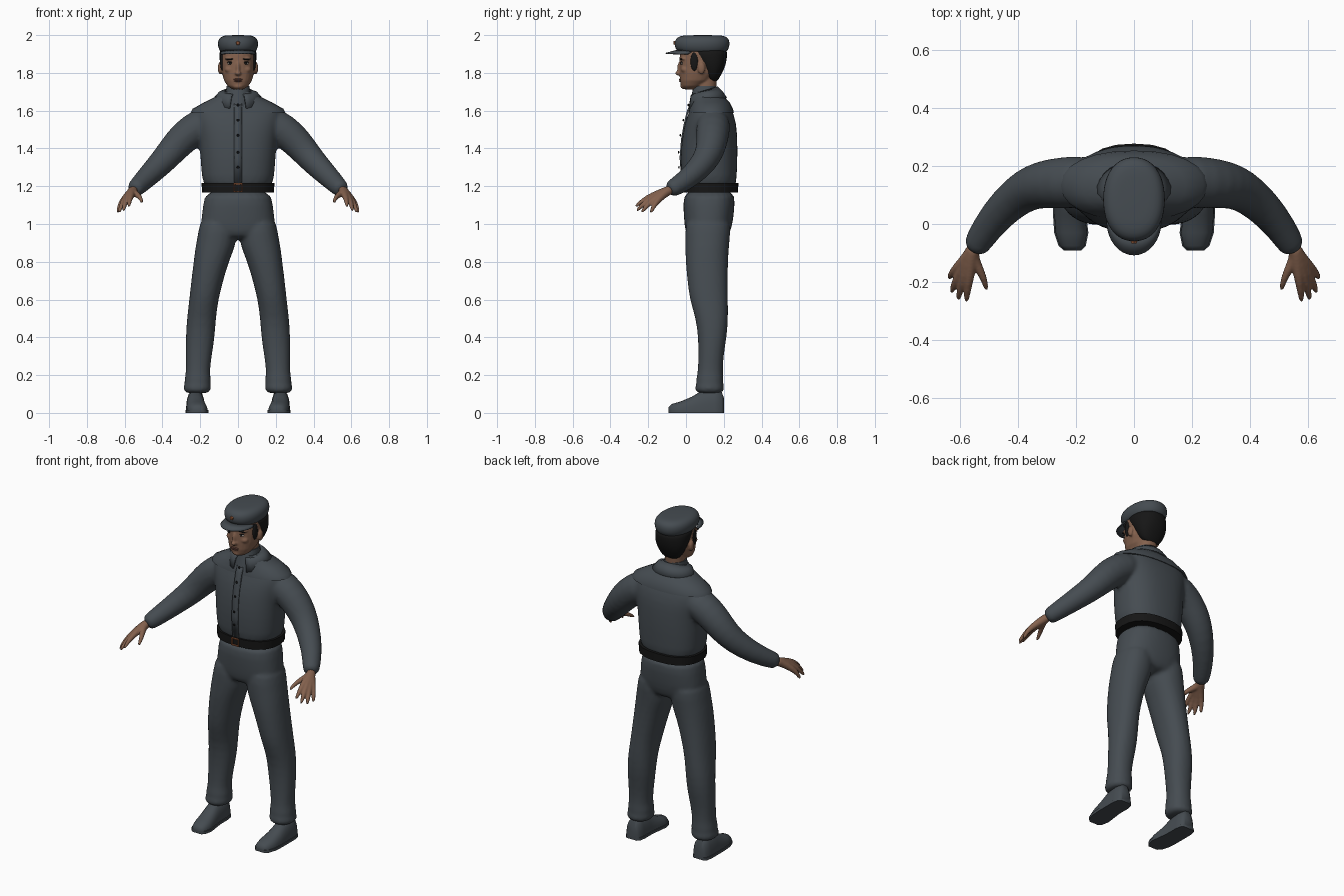
import bpy, bmesh
from math import sin, cos, pi, radians
from mathutils import Vector, Matrix

if "Cube" in bpy.data.objects:
    bpy.data.objects.remove(bpy.data.objects["Cube"])


def material(name, rgb):
    m = bpy.data.materials.new(name)
    m.use_nodes = True
    m.diffuse_color = (*rgb, 1)
    m.node_tree.nodes["Principled BSDF"].inputs["Base Color"].default_value = (*rgb, 1)
    return m


CLOTH = material("slate cloth", (0.06, 0.072, 0.083))
SKIN = material("brown skin", (0.23, 0.12, 0.075))
BLACK = material("black", (0.008, 0.008, 0.008))
COPPER = material("copper", (0.3, 0.1, 0.04))
LIPS = material("lips", (0.14, 0.06, 0.045))
WHITE = material("eye white", (0.4, 0.36, 0.33))


def loft(bm, loops):
    """Skin a series of equal point loops and cap both ends."""
    rings = [[bm.verts.new(p) for p in loop] for loop in loops]
    n = len(rings[0])
    for a, b in zip(rings, rings[1:]):
        for i in range(n):
            bm.faces.new((a[i], a[(i + 1) % n], b[(i + 1) % n], b[i]))
    bm.faces.new(rings[0])
    bm.faces.new(rings[-1])


def oval(rx, ry, e=2.0, n=24):
    out = []
    for i in range(n):
        c, s = cos(2 * pi * i / n), sin(2 * pi * i / n)
        out.append((rx * abs(c) ** (2 / e) * (1 if c > 0 else -1),
                    ry * abs(s) ** (2 / e) * (1 if s > 0 else -1)))
    return out


def stack(bm, rows, side=1, e=2.2):
    """Horizontal ovals: z, centre x, centre y, half width, half depth."""
    loft(bm, [[(side * cx + u, cy + v, z) for u, v in oval(rx, ry, e)]
              for z, cx, cy, rx, ry in rows])


def tube(bm, rows, side=1, n=16):
    """Round tube through x, y, z, radius."""
    pts = [Vector((side * x, y, z)) for x, y, z, r in rows]
    loops = []
    for i, p in enumerate(pts):
        d = pts[min(i + 1, len(pts) - 1)] - pts[max(i - 1, 0)]
        q = d.to_track_quat('Z', 'Y')
        r = rows[i][3]
        loops.append([p + q @ Vector((u, v, 0)) for u, v in oval(r, r, 2, n)])
    loft(bm, loops)


def ball(bm, c, r):
    bmesh.ops.create_uvsphere(bm, u_segments=16, v_segments=10, radius=1,
                              matrix=Matrix.Translation(c) @ Matrix.Diagonal((*r, 1)))


def box(bm, c, size):
    bmesh.ops.create_cube(bm, size=1,
                          matrix=Matrix.Translation(c) @ Matrix.Diagonal((*size, 1)))


def finish(name, bm, mat, sub=0, voxel=0, relax=0, thick=0):
    bmesh.ops.recalc_face_normals(bm, faces=bm.faces)
    me = bpy.data.meshes.new(name)
    bm.to_mesh(me)
    bm.free()
    me.materials.append(mat)
    ob = bpy.data.objects.new(name, me)
    bpy.context.collection.objects.link(ob)
    bpy.ops.object.select_all(action='DESELECT')
    ob.select_set(True)
    bpy.context.view_layer.objects.active = ob
    bpy.ops.object.shade_smooth_by_angle(angle=radians(50))
    if thick:
        ob.modifiers.new("Thickness", 'SOLIDIFY').thickness = thick
    if sub:
        ob.modifiers.new("Round", 'SUBSURF').levels = sub
        ob.modifiers["Round"].render_levels = sub
    if voxel:
        m = ob.modifiers.new("Fuse", 'REMESH')
        m.mode, m.voxel_size, m.use_smooth_shade = 'VOXEL', voxel, True
    if relax:
        m = ob.modifiers.new("Relax", 'SMOOTH')
        m.factor, m.iterations = 0.5, relax
    return ob


# Jacket: torso and sleeves fused into one surface
bm = bmesh.new()
stack(bm, [(1.17, 0, .125, .18, .142), (1.25, 0, .122, .193, .147), (1.35, 0, .122, .2, .152),
           (1.45, 0, .125, .207, .148), (1.53, 0, .13, .225, .138), (1.59, 0, .132, .235, .118),
           (1.635, 0, .13, .19, .1), (1.67, 0, .115, .115, .08), (1.7, 0, .105, .075, .07)], e=2.4)
for s in (1, -1):
    tube(bm, [(.13, .145, 1.54, .085), (.2, .145, 1.525, .093), (.285, .14, 1.462, .088),
              (.345, .13, 1.395, .08), (.4, .1, 1.33, .071), (.475, .03, 1.255, .06),
              (.53, -.05, 1.2, .05), (.555, -.095, 1.175, .045)], s)
finish("jacket", bm, CLOTH, sub=1, voxel=.011, relax=4)

# Shoulder yoke, folded collar and inner stand collar
bm = bmesh.new()
stack(bm, [(1.588, 0, .133, .252, .12), (1.61, 0, .133, .24, .116), (1.645, 0, .13, .178, .1),
           (1.675, 0, .117, .115, .082), (1.7, 0, .107, .08, .07)])
finish("shoulder_yoke", bm, CLOTH)
bm = bmesh.new()
rows = []
for i in range(25):
    a = radians(20 + 320 * i / 24)
    rows.append([bm.verts.new(p) for p in (
        (.07 * sin(a), .1 - .068 * cos(a), 1.708 - .02 * cos(a)),
        (.1 * sin(a), .107 - .088 * cos(a), 1.702 - .025 * max(0, cos(a))),
        (.13 * sin(a), .112 - .105 * cos(a), 1.668 - .06 * max(0, cos(a))))])
for a, b in zip(rows, rows[1:]):
    for j in (0, 1):
        bm.faces.new((a[j], b[j], b[j + 1], a[j + 1]))
finish("folded_collar", bm, CLOTH, thick=.008)
bm = bmesh.new()
stack(bm, [(1.62, 0, .09, .062, .075), (1.69, 0, .097, .066, .066), (1.73, 0, .1, .06, .06)])
finish("stand_collar", bm, CLOTH)

# Button strip with buttons
bm = bmesh.new()
front = [(1.66, .03), (1.6, .003), (1.53, -.014), (1.45, -.028), (1.35, -.036), (1.22, -.026)]
edge = [[bm.verts.new((x, y + abs(x) * .1, z)) for x in (-.02, .02)] for z, y in front]
for a, b in zip(edge, edge[1:]):
    bm.faces.new((a[0], a[1], b[1], b[0]))
finish("button_strip", bm, CLOTH, thick=.009)
bm = bmesh.new()
for z in (1.63, 1.55, 1.47, 1.38, 1.3):
    for (z0, y0), (z1, y1) in zip(front, front[1:]):
        if z1 <= z <= z0:
            ball(bm, (0, y0 + (y1 - y0) * (z0 - z) / (z0 - z1) - .005, z), (.007, .004, .007))
finish("buttons", bm, BLACK)

# Belt and buckle
bm = bmesh.new()
stack(bm, [(1.168, 0, .126, .19, .15), (1.217, 0, .126, .193, .151)], e=2.4)
finish("belt", bm, BLACK)
bm = bmesh.new()
for s in (1, -1):
    box(bm, (s * .021, -.028, 1.193), (.006, .008, .046))
    box(bm, (0, -.028, 1.193 + s * .02), (.046, .008, .006))
finish("belt_buckle", bm, COPPER)

# Trousers: hips and legs fused
bm = bmesh.new()
stack(bm, [(1.19, 0, .125, .178, .138), (1.1, 0, .121, .184, .137), (1.02, 0, .12, .198, .131),
           (.96, 0, .116, .195, .121), (.915, 0, .115, .15, .1)], e=2.4)
for s in (1, -1):
    stack(bm, [(1.05, .1, .12, .098, .12), (.95, .108, .115, .103, .12), (.88, .12, .112, .106, .116),
               (.8, .142, .11, .093, .113), (.7, .163, .114, .085, .107), (.6, .181, .12, .077, .102),
               (.5, .194, .138, .077, .086), (.4, .2, .14, .077, .076), (.3, .208, .132, .069, .066),
               (.21, .213, .128, .062, .066), (.175, .213, .126, .072, .074),
               (.155, .214, .126, .067, .07), (.13, .215, .124, .077, .08),
               (.1, .218, .126, .064, .072)], s)
finish("trousers", bm, CLOTH, sub=1, voxel=.011, relax=3)

# Shoes with flat soles: y, centre x, half width, top height
shoe = [(-.092, .212, .025, .03), (-.075, .213, .043, .047), (-.03, .216, .055, .06),
        (.03, .222, .053, .085), (.08, .225, .05, .115), (.15, .225, .05, .125),
        (.188, .225, .043, .115), (.2, .225, .03, .08)]
for s, word in ((1, "left"), (-1, "right")):
    bm = bmesh.new()
    loft(bm, [[(s * cx + u, y, max(.012, .01 + v)) for u, v in oval(rx, top - .01, 2.4)]
              for y, cx, rx, top in shoe])
    finish(word + "_shoe", bm, CLOTH)
    bm = bmesh.new()
    outline = [(s * cx + rx + .004, y) for y, cx, rx, top in shoe]
    outline += [(s * cx - rx - .004, y) for y, cx, rx, top in reversed(shoe)]
    loft(bm, [[(x, y, z) for x, y in outline] for z in (0, .016)])
    finish(word + "_sole", bm, CLOTH)

# Hands: each finger runs from the wrist, fused into a palm
fingers = [((.545, -.135, 1.16), (.517, -.185, 1.145), (.507, -.232, 1.11)),
           ((.567, -.18, 1.15), (.574, -.23, 1.125), (.578, -.272, 1.088)),
           ((.585, -.182, 1.14), (.6, -.228, 1.105), (.606, -.264, 1.066)),
           ((.6, -.172, 1.13), (.62, -.21, 1.095), (.63, -.238, 1.058)),
           ((.61, -.152, 1.125), (.629, -.172, 1.093), (.638, -.188, 1.056))]
for s, word in ((1, "left"), (-1, "right")):
    bm = bmesh.new()
    for f in fingers:
        tube(bm, [(.55, -.075, 1.183, .028), (.56, -.105, 1.172, .026)]
             + [(*p, r) for p, r in zip(f, (.0185, .0125, .0085))], s, 10)
    finish(word + "_hand", bm, SKIN, sub=1, voxel=.005, relax=2)

# Head with neck, nose, chin and ears
bm = bmesh.new()
stack(bm, [(1.66, 0, .1, .055, .055), (1.78, 0, .105, .055, .06)])
stack(bm, [(1.713, 0, .02, .03, .03), (1.73, 0, .03, .055, .056), (1.76, 0, .05, .074, .082),
           (1.8, 0, .065, .085, .099), (1.85, 0, .075, .09, .109), (1.9, 0, .08, .091, .113),
           (1.95, 0, .085, .08, .1)])
ball(bm, (0, -.033, 1.822), (.011, .014, .038))
ball(bm, (0, -.041, 1.798), (.017, .016, .012))
ball(bm, (0, -.01, 1.73), (.03, .02, .016))
for s in (1, -1):
    ball(bm, (s * .095, .082, 1.825), (.012, .02, .033))
    ball(bm, (s * .043, -.005, 1.818), (.028, .022, .018))
    ball(bm, (s * .04, -.012, 1.875), (.03, .016, .009))
finish("head", bm, SKIN, voxel=.0055, relax=3)

# Hair
bm = bmesh.new()
stack(bm, [(1.752, 0, .148, .045, .018), (1.78, 0, .14, .07, .04), (1.82, 0, .141, .089, .062),
           (1.86, 0, .13, .098, .085), (1.9, 0, .115, .1, .104), (1.935, 0, .1, .097, .12)])
for s in (1, -1):
    ball(bm, (s * .083, .045, 1.86), (.012, .022, .05))
finish("hair", bm, BLACK, sub=1)

# Facial features
whites, darks, lips = bmesh.new(), bmesh.new(), bmesh.new()
for s in (1, -1):
    ball(whites, (s * .041, -.022, 1.85), (.016, .006, .006))
    ball(darks, (s * .041, -.026, 1.85), (.007, .004, .006))
    ball(darks, (s * .041, -.024, 1.857), (.018, .006, .0025))
    ball(darks, (s * .043, -.025, 1.873), (.023, .007, .0045))
for z, w in ((1.765, .026), (1.757, .022)):
    ball(lips, (0, -.031, z), (w, .007, .005))
finish("eye_whites", whites, WHITE)
finish("brows_and_irises", darks, BLACK)
finish("mouth", lips, LIPS)

# Cap crown, visor and badge
bm = bmesh.new()
stack(bm, [(1.905, 0, .088, .094, .128), (1.922, 0, .086, .098, .135), (1.93, 0, .085, .104, .143),
           (1.955, 0, .085, .109, .148), (1.98, 0, .086, .103, .142), (1.995, 0, .087, .085, .122),
           (2.0, 0, .088, .055, .085)])
finish("cap", bm, CLOTH, sub=1)
bm = bmesh.new()
rim = []
for i in range(17):
    a = pi * i / 16
    rim.append([bm.verts.new(p) for p in (
        (.09 * cos(a), .03 - .07 * sin(a), 1.912 + .012 * sin(a)),
        (.095 * cos(a), .01 - .118 * sin(a), 1.9 + .006 * sin(a)))])
for a, b in zip(rim, rim[1:]):
    bm.faces.new((a[0], b[0], b[1], a[1]))
finish("cap_visor", bm, CLOTH, thick=.006)
bm = bmesh.new()
bmesh.ops.create_cone(bm, cap_ends=True, segments=5, radius1=.012, radius2=.009, depth=.008,
                      matrix=Matrix.Translation((0, -.063, 1.958)) @ Matrix.Rotation(pi / 2, 4, 'X'))
finish("cap_badge", bm, COPPER)
